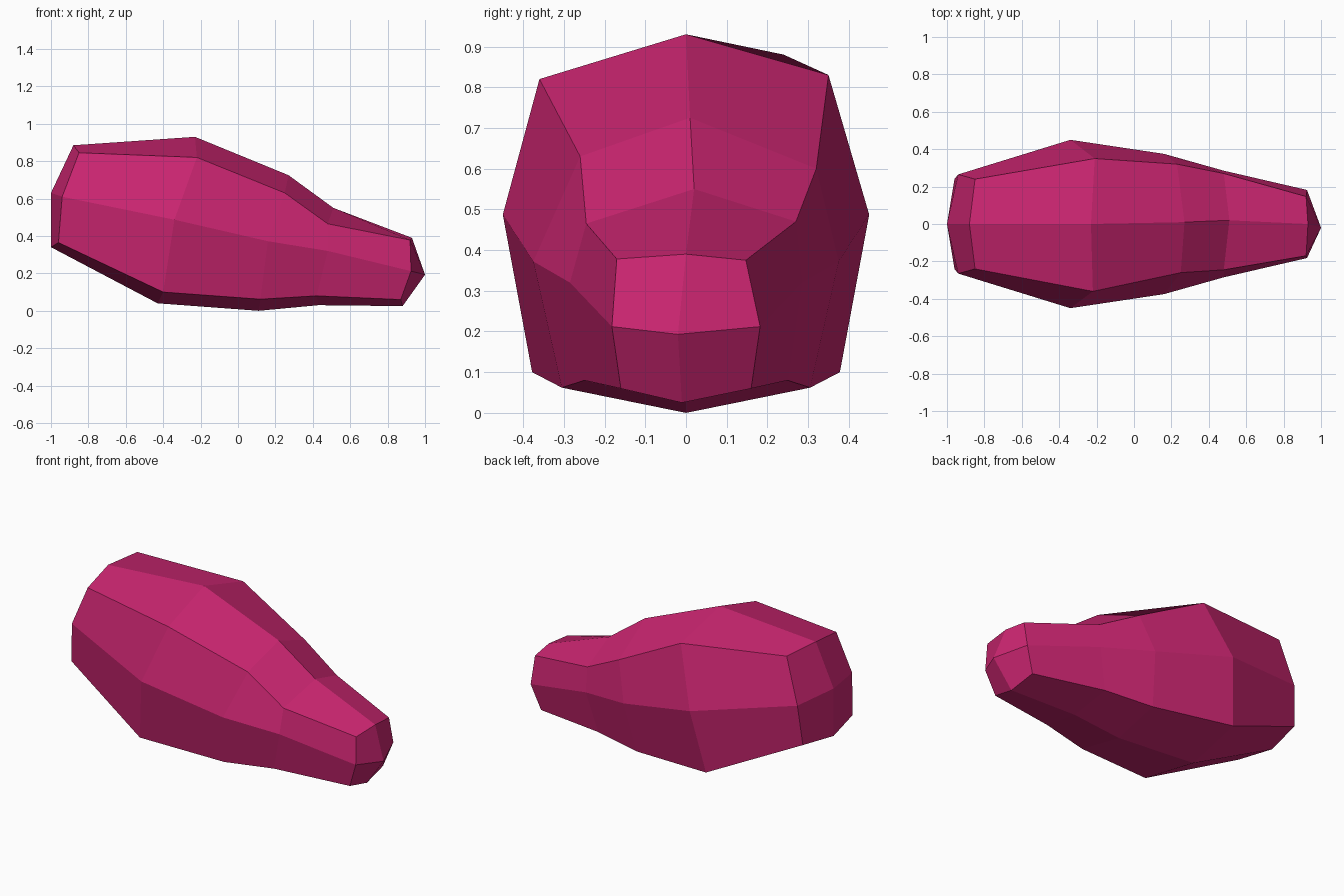
import bpy
import bmesh

default_cube = bpy.data.objects.get("Cube")
if default_cube:
    bpy.data.objects.remove(default_cube, do_unlink=True)


def make_material(name, colour):
    material = bpy.data.materials.new(name)
    material.use_nodes = True
    material.diffuse_color = colour
    shader = material.node_tree.nodes["Principled BSDF"]
    shader.inputs["Base Color"].default_value = colour
    return material


def mirrored(rail):
    return [(x, -y, z) for x, y, z in rail]


# Long rails of the body, each running from the back end to the narrow tip
top_ridge = [(-.88, 0, .885), (-.23, 0, .93), (.27, .01, .725), (.51, .02, .55), (.93, 0, .39)]
right_shoulder = [(-.85, -.24, .845), (-.22, -.36, .82), (.25, -.26, .63), (.48, -.245, .465), (.92, -.17, .378)]
left_shoulder = [(-.85, .24, .88), (-.21, .35, .83), (.23, .32, .6), (.48, .27, .47), (.92, .147, .375)]
right_side = [(-.94, -.265, .61), (-.34, -.45, .487), (.16, -.375, .372), (.48, -.285, .32), (.925, -.182, .212)]
right_chine = [(-.96, -.24, .365), (-.4, -.378, .1), (.12, -.305, .062), (.42, -.25, .08), (.87, -.16, .06)]
keel = [(-1, 0, .34), (-.43, 0, .04), (.11, 0, 0), (.43, 0, .03), (.88, -.01, .025)]

rails = [
    top_ridge, right_shoulder, right_side, right_chine,
    keel, mirrored(right_chine), mirrored(right_side), left_shoulder,
]
back_centre = (-1, 0, .63)
tip_centre = (1, -.02, .193)


def add_end_cap(bm, ring, centre):
    # Four quads meet at the centre, two ring edges wide each
    middle = bm.verts.new(centre)
    for i in range(0, len(ring), 2):
        corner = ring[(i + 2) % len(ring)]
        if i % 4 == 0:
            bm.faces.new((middle, ring[i], ring[i + 1], corner))
        else:
            bm.faces.new((middle, ring[i], ring[i + 1], corner))


def build_body(name, material):
    bm = bmesh.new()
    rows = [[bm.verts.new(point) for point in rail] for rail in rails]
    # Skin between neighbouring rails
    for row, following in zip(rows, rows[1:] + rows[:1]):
        for i in range(len(row) - 1):
            bm.faces.new((row[i], row[i + 1], following[i + 1], following[i]))
    # Closed ends
    add_end_cap(bm, [row[0] for row in rows], back_centre)
    add_end_cap(bm, [row[-1] for row in rows], tip_centre)
    bmesh.ops.recalc_face_normals(bm, faces=bm.faces)
    mesh = bpy.data.meshes.new(name)
    bm.to_mesh(mesh)
    bm.free()
    mesh.materials.append(material)
    body = bpy.data.objects.new(name, mesh)
    bpy.context.collection.objects.link(body)
    return body


magenta = make_material("magenta", (.6, .019, .165, 1))
build_body("tapered_body", magenta)
